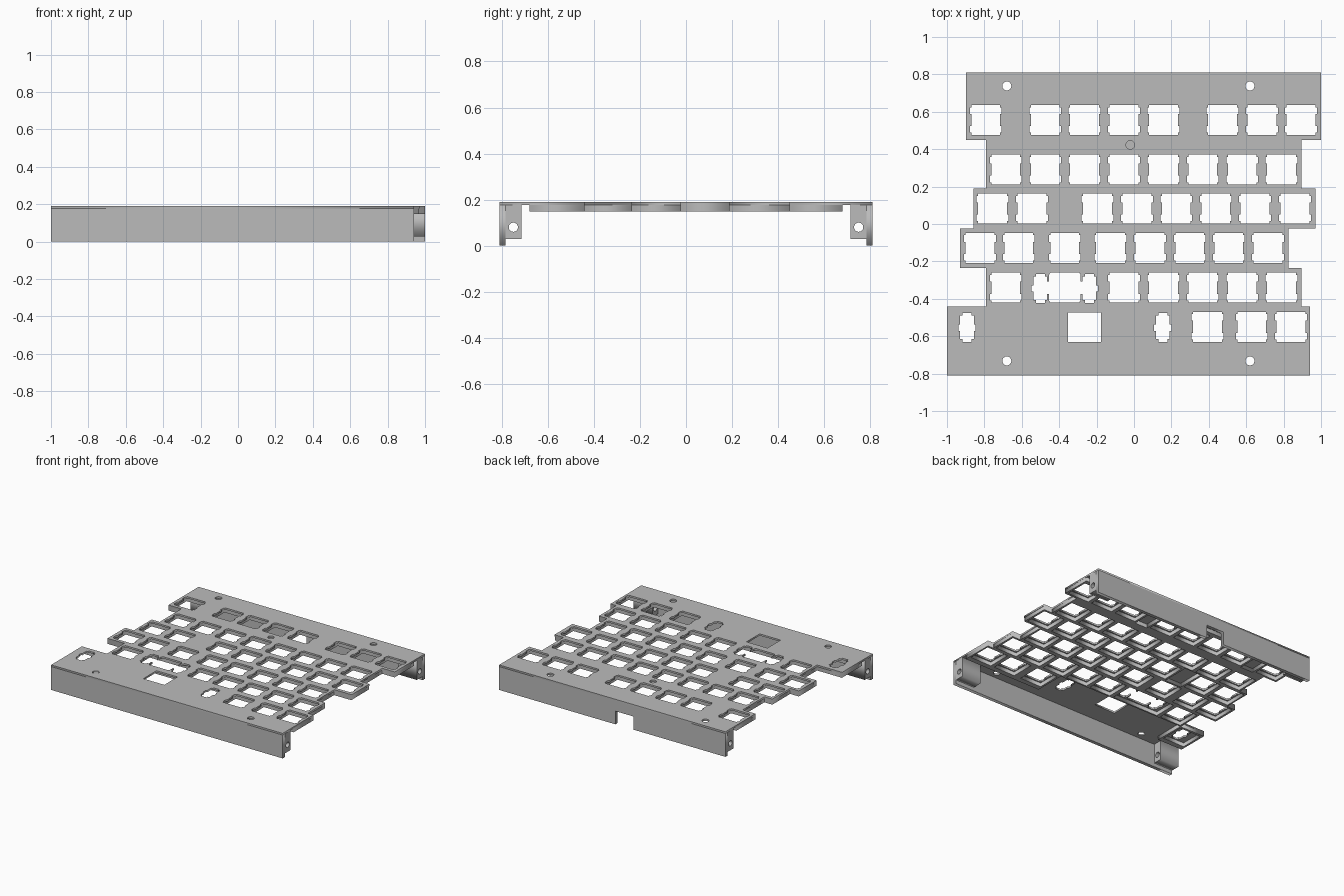
import bpy, math
from mathutils import Matrix

if "Cube" in bpy.data.objects:
    bpy.data.objects.remove(bpy.data.objects["Cube"], do_unlink=True)

mat = bpy.data.materials.new("plain grey")
mat.diffuse_color = (0.5, 0.5, 0.5, 1)
mat.use_nodes = True
mat.node_tree.nodes["Principled BSDF"].inputs["Base Color"].default_value = (0.5, 0.5, 0.5, 1)

TOP, THIN, RIB = 0.19, 0.177, 0.148   # plate top, skin underside, rib underside
CELL, POCKET = 0.1055, 0.09           # half sizes of a key cell and its pocket
WALL = 0.81


def slab(name, loops, lo, hi, axis="z"):
    """Extrude flat loops (outlines and holes) from lo to hi along an axis."""
    cu = bpy.data.curves.new(name, "CURVE")
    cu.dimensions, cu.fill_mode, cu.extrude = "2D", "BOTH", (hi - lo) / 2
    for pts in loops:
        s = cu.splines.new("POLY")
        s.points.add(len(pts) - 1)
        s.use_cyclic_u = True
        for p, (a, b) in zip(s.points, pts):
            p.co = (a, b, 0, 1)
    tmp = bpy.data.objects.new(name, cu)
    bpy.context.collection.objects.link(tmp)
    bpy.context.view_layer.update()
    me = bpy.data.meshes.new_from_object(tmp.evaluated_get(bpy.context.evaluated_depsgraph_get()))
    bpy.data.objects.remove(tmp, do_unlink=True)
    me.name = name
    me.transform(Matrix.Translation((0, 0, (lo + hi) / 2)))
    if axis == "x":      # loops are (y, z)
        me.transform(Matrix(((0, 0, 1, 0), (1, 0, 0, 0), (0, 1, 0, 0), (0, 0, 0, 1))))
    elif axis == "y":    # loops are (x, z)
        me.transform(Matrix(((1, 0, 0, 0), (0, 0, -1, 0), (0, 1, 0, 0), (0, 0, 0, 1))))
    me.materials.clear()
    me.materials.append(mat)
    ob = bpy.data.objects.new(name, me)
    bpy.context.collection.objects.link(ob)
    return ob


def rect(x0, x1, y0, y1):
    return [(x0, y0), (x1, y0), (x1, y1), (x0, y1)]


def circle(x, y, r, n=24):
    return [(x + r * math.cos(i * math.tau / n), y + r * math.sin(i * math.tau / n)) for i in range(n)]


def mirrored(side, x, y):
    """Close a right-hand half profile (top to bottom) with its mirror image."""
    full = side + [(-a, b) for a, b in reversed(side)]
    return [(x + a, y + b) for a, b in full]


def key_hole(x, y):
    half = [(0.077, 0.08), (0.077, 0.068), (0.085, 0.068), (0.085, 0.033), (0.077, 0.033)]
    return mirrored(half + [(a, -b) for a, b in reversed(half)], x, y)


STAB = [(0.024, 0.074), (0.024, 0.06), (0.037, 0.06), (0.037, 0.012), (0.046, 0.012),
        (0.046, -0.022), (0.037, -0.022), (0.037, -0.066), (0.024, -0.066), (0.024, -0.082)]


def stabiliser_hole(x, y):
    return mirrored(STAB, x, y)


def wide_key_hole(x, y):
    # Switch opening joined to a stabiliser opening on each side by a slot
    c = 0.131
    half = [(0.077, 0.08), (0.085, 0.068), (0.085, 0.033), (c - 0.037, 0.033)]
    half += [(c - 0.037, 0.06), (c - 0.024, 0.06), (c - 0.024, 0.074)]
    half += [(c + a, b) for a, b in STAB]
    half += [(c - 0.024, -0.082), (c - 0.024, -0.066), (c - 0.037, -0.066), (c - 0.037, -0.033),
             (0.085, -0.033), (0.085, -0.068), (0.077, -0.08)]
    return mirrored(half, x, y)


# Row centre, lower edge, left and right ends, key centres
rows = [
    (0.556, 0.45, -0.898, 1.0, [-0.793, -0.475, -0.264, -0.053, 0.157, 0.473, 0.684, 0.893]),
    (0.291, 0.19, -0.79, 0.895, [-0.686, -0.475, -0.264, -0.053, 0.157, 0.368, 0.579, 0.789]),
    (0.083, -0.024, -0.857, 0.97, [-0.756, -0.545, -0.195, 0.016, 0.226, 0.437, 0.647, 0.861]),
    (-0.128, -0.234, -0.93, 0.825, [-0.824, -0.616, -0.37, -0.125, 0.086, 0.298, 0.507, 0.717]),
    (-0.34, -0.442, -0.79, 0.895, [-0.686, -0.37, -0.053, 0.157, 0.368, 0.579, 0.789]),
    (-0.55, -WALL, -1.0, 0.942, [-0.893, 0.393, 0.63, 0.84]),
]

# Stepped outline of the plate and all openings in it
left, right, edge = [], [], WALL
holes, top_edge = [], WALL
for n, (cy, low, x0, x1, keys) in enumerate(rows):
    left += [(x0, top_edge), (x0, low)]
    right += [(x1, top_edge), (x1, low)]
    rib_top, rib_low = min(top_edge, 0.68), max(low, -0.68)
    runs = []
    for x in keys:
        wide = n == 4 and x == -0.37
        stab = n == 5 and x < -0.8
        holes.append((wide_key_hole if wide else stabiliser_hole if stab else key_hole)(x, cy))
        h = 2 * CELL if wide else CELL
        pocket = rect(x - h + 0.0155, x + h - 0.0155, cy - POCKET, cy + POCKET)
        if runs and x - h - runs[-1][1] < 0.05:
            runs[-1][1] = x + h
            runs[-1][2].append(pocket)
        else:
            runs.append([x - h, x + h, [pocket]])
    # Ribs around each run of keys
    for i, (a, b, pockets) in enumerate(runs):
        a, b = max(a, x0), min(b, x1)
        slab(f"key_ribs_row_{n + 1}_{i + 1}", [rect(a, b, rib_low, rib_top)] + pockets, RIB, THIN)
    top_edge = low

holes += [stabiliser_hole(0.154, -0.55), rect(-0.353, -0.177, -0.63, -0.472)]
holes += [circle(x, y, 0.024) for x in (-0.68, 0.62) for y in (-0.732, 0.738)]
holes.append(circle(-0.02, 0.423, 0.023))
slab("key_plate", [left + right[::-1]] + holes, THIN, TOP)

# Long walls; the back one has a cable notch
slab("front_wall", [rect(-1, 0.942, 0, THIN)], WALL - 0.026, WALL, "y")
slab("back_wall", [[(-0.898, 0), (-0.125, 0), (-0.125, 0.1), (0.025, 0.1), (0.025, 0),
                    (1, 0), (1, THIN), (-0.898, THIN)]], -WALL, -WALL + 0.026, "y")

# Screw blocks at the four wall ends
for side, s, x0, x1 in (("front", -1, -1, 0.942), ("back", 1, -0.898, 1)):
    y0, y1 = sorted((s * (WALL - 0.026), s * 0.715))
    for end, a, b in (("right", x0, x0 + 0.16), ("left", x1 - 0.16, x1)):
        slab(f"{side}_{end}_screw_block", [rect(y0, y1, 0.028, THIN), circle(s * 0.75, 0.08, 0.02)],
             a, b, "x")
